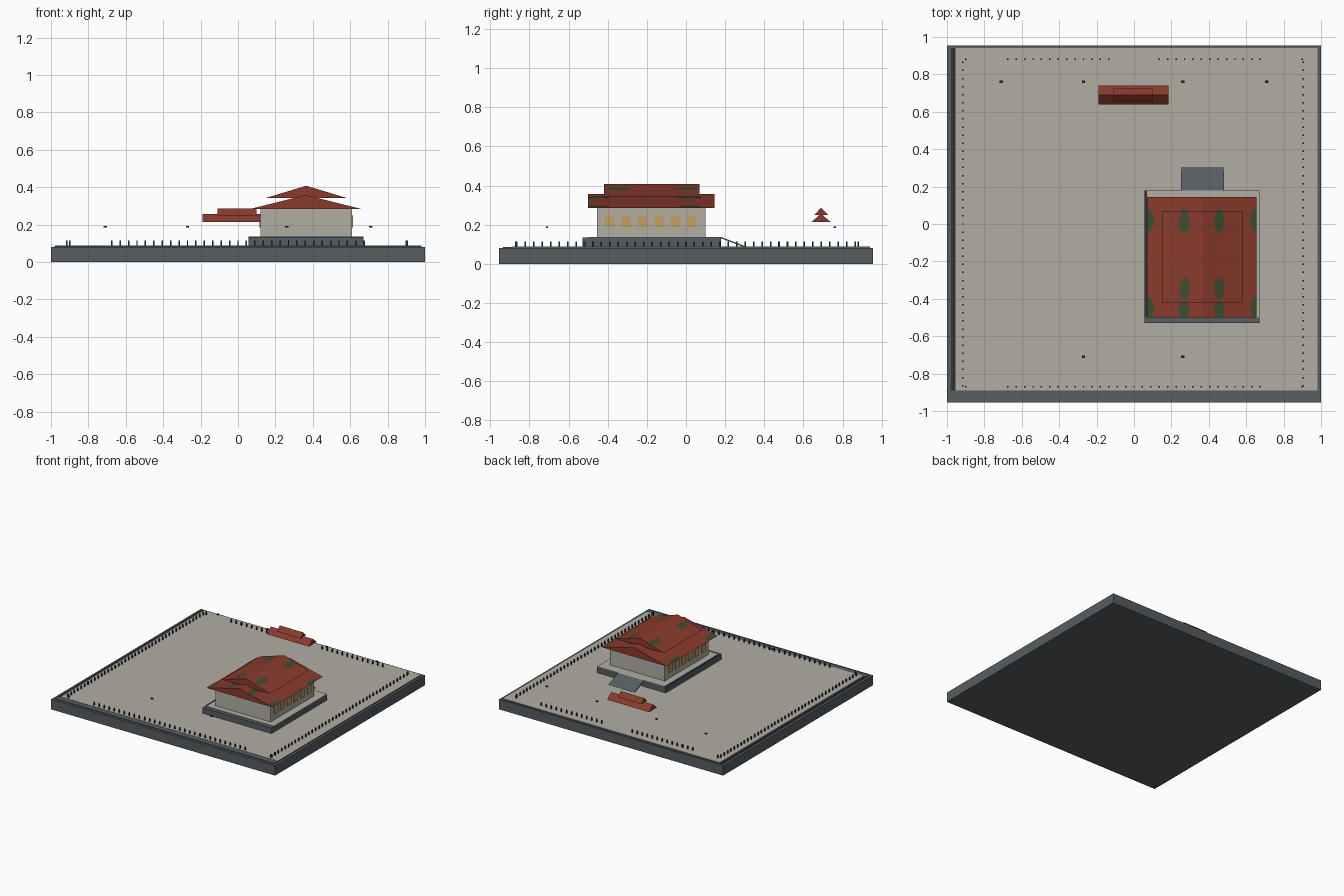
import bpy, math

cube = bpy.data.objects.get("Cube")
if cube:
    bpy.data.objects.remove(cube, do_unlink=True)


def material(name, rgb):
    m = bpy.data.materials.new(name)
    m.use_nodes = True
    color = (*rgb, 1)
    m.diffuse_color = color
    bsdf = next(n for n in m.node_tree.nodes if n.type == 'BSDF_PRINCIPLED')
    bsdf.inputs["Base Color"].default_value = color
    bsdf.inputs["Roughness"].default_value = 0.9
    return m


STONE = material("slate_stone", (0.095, 0.11, 0.12))
PAVING = material("pale_paving", (0.44, 0.42, 0.37))
RED = material("red_tile", (0.25, 0.042, 0.025))
MOSS = material("moss_green", (0.045, 0.075, 0.03))
GLOW = material("window_amber", (0.55, 0.35, 0.11))
DARK = material("dark_iron", (0.03, 0.032, 0.042))


def mesh(name, verts, faces, mat):
    me = bpy.data.meshes.new(name)
    me.from_pydata(verts, [], faces)
    me.materials.append(mat)
    ob = bpy.data.objects.new(name, me)
    bpy.context.collection.objects.link(ob)
    return ob


BOX_FACES = [(0, 2, 3, 1), (4, 5, 7, 6), (0, 1, 5, 4),
             (2, 6, 7, 3), (0, 4, 6, 2), (1, 3, 7, 5)]


def box_points(xs, ys, zs):
    return [(x, y, z) for z in zs for y in ys for x in xs]


def box(name, xs, ys, zs, mat):
    return mesh(name, box_points(xs, ys, zs), BOX_FACES, mat)


def boxes(name, parts, mat):
    """Several boxes joined in one object."""
    verts, faces = [], []
    for part in parts:
        faces += [tuple(i + len(verts) for i in f) for f in BOX_FACES]
        verts += box_points(*part)
    return mesh(name, verts, faces, mat)


def gable(name, xs, ys, eave, ridge, mat, along_y=True):
    """Solid triangular roof with its ridge along y or x."""
    across, along = (xs, ys) if along_y else (ys, xs)
    section = [(across[0], eave), (across[1], eave), (sum(across) / 2, ridge)]
    verts = [(a, l, z) if along_y else (l, a, z) for l in along for a, z in section]
    faces = [(0, 1, 2), (5, 4, 3), (0, 3, 4, 1), (1, 4, 5, 2), (2, 5, 3, 0)]
    if not along_y:
        faces = [f[::-1] for f in faces]
    return mesh(name, verts, faces, mat)


def moss(name, spots, xs, ys, eave, ridge):
    """Oval patches that follow the slopes and are trimmed at the roof edges."""
    mid, half = sum(xs) / 2, (xs[1] - xs[0]) / 2
    verts, faces = [], []
    for cx, cy in spots:
        faces.append(tuple(range(len(verts), len(verts) + 16)))
        for k in range(16):
            a = k * math.tau / 16
            x = min(max(cx + 0.027 * math.cos(a), xs[0]), xs[1])
            y = min(max(cy + 0.06 * math.sin(a), ys[0]), ys[1])
            z = ridge - (ridge - eave) * abs(x - mid) / half
            verts.append((x, y, z + 0.002))
    return mesh(name, verts, faces, MOSS)


# Ground platform with paving and kerb strips
box("platform", (-1, 1), (-0.955, 0.955), (0, 0.08), STONE)
box("platform_step", (-0.98, 0.98), (-0.935, 0.94), (0.08, 0.086), STONE)
box("courtyard_paving", (-0.955, 0.98), (-0.89, 0.94), (0.086, 0.088), PAVING)
box("side_kerb", (-0.978, -0.955), (-0.89, 0.94), (0.086, 0.088), DARK)

# Hall plinth, ramp and walls
box("plinth", (0.055, 0.67), (-0.53, 0.18), (0.088, 0.134), STONE)
box("plinth_paving", (0.07, 0.67), (-0.5, 0.18), (0.134, 0.137), PAVING)
box("plinth_edge", (0.055, 0.07), (-0.5, 0.18), (0.134, 0.137), DARK)
ramp = box("ramp", (0.25, 0.48), (0.18, 0.305), (0.13, 0.137), STONE)
for v in ramp.data.vertices:
    if v.co.y > 0.3:
        v.co.z -= 0.048
box("hall_walls", (0.12, 0.61), (-0.455, 0.1), (0.137, 0.288), PAVING)

# Windows along both long walls
rows = [-0.39 + 0.084 * i for i in range(6)]
boxes("windows", [(xs, (y - 0.024, y + 0.024), (0.185, 0.248))
                  for xs in ((0.114, 0.12), (0.61, 0.616)) for y in rows], GLOW)

# Two-tier hall roof with moss patches
lower = ((0.07, 0.655), (-0.5, 0.145), 0.285, 0.358)
upper = ((0.15, 0.58), (-0.42, 0.07), 0.343, 0.408)
gable("lower_roof", *lower, RED)
gable("upper_roof", *upper, RED)
moss("lower_roof_moss", [(x, y) for x in (0.08, 0.265, 0.455, 0.65)
                         for y in (-0.45, 0.02)], *lower)
moss("upper_roof_moss", [(x, y) for x in (0.27, 0.455)
                         for y in (-0.345, 0.01)], *upper)

# Two-tier gate roof behind the hall
gable("gate_lower_roof", (-0.19, 0.185), (0.64, 0.74), 0.213, 0.256, RED, False)
gable("gate_upper_roof", (-0.11, 0.1), (0.655, 0.725), 0.25, 0.286, RED, False)

# Fence posts around the courtyard
spots = []
for i in range(41):
    t = -0.9 + 0.045 * i
    if abs(t) < 0.68 or abs(t) > 0.86:
        spots.append((t, -0.87))
        if abs(t) > 0.12:
            spots.append((t, 0.88))
    spots += [(s, t * 0.96) for s in (-0.915, 0.905)]
boxes("fence_posts", [((x - 0.004, x + 0.004), (y - 0.004, y + 0.004), (0.088, 0.114))
                      for x, y in spots], DARK)

# Small hanging lamps
lamps = [(x, 0.76) for x in (-0.71, -0.27, 0.26, 0.71)] + [(-0.27, -0.71), (0.26, -0.71)]
boxes("lamps", [((x - 0.009, x + 0.009), (y - 0.006, y + 0.006), (0.184, 0.192))
                for x, y in lamps], DARK)
